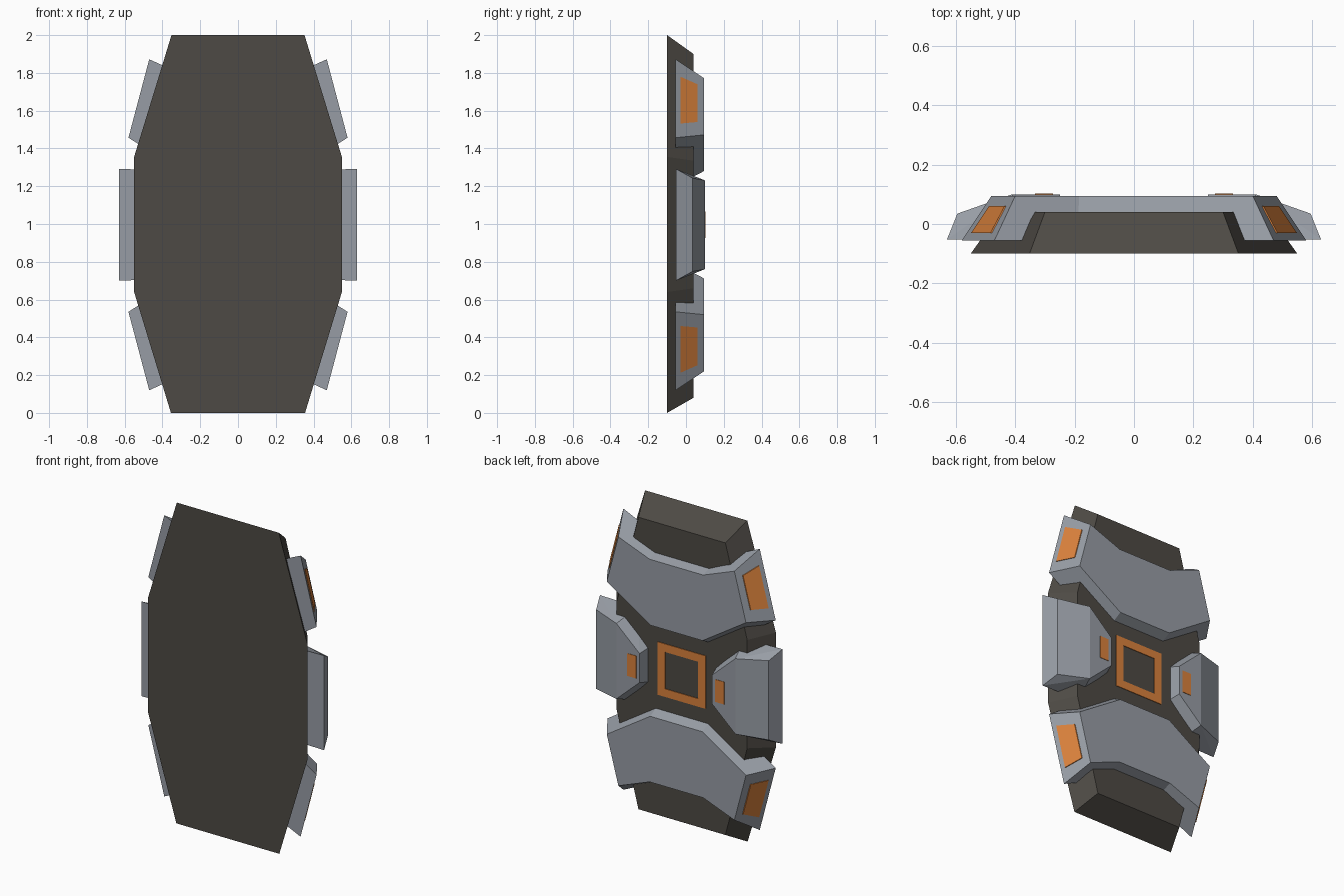
import bpy, bmesh

if "Cube" in bpy.data.objects:
    bpy.data.objects.remove(bpy.data.objects["Cube"])

MID = 0.996  # height of the top/bottom mirror line


def material(name, rgb):
    m = bpy.data.materials.new(name)
    m.diffuse_color = (*rgb, 1)
    m.use_nodes = True
    m.node_tree.nodes["Principled BSDF"].inputs["Base Color"].default_value = m.diffuse_color
    return m


DARK = material("dark_brown_grey", (0.075, 0.068, 0.058))
GREY = material("blue_grey_armour", (0.31, 0.335, 0.375))
ORANGE = material("orange_glow", (0.70, 0.22, 0.045))


def finish(name, bm, mat):
    bmesh.ops.recalc_face_normals(bm, faces=bm.faces)
    me = bpy.data.meshes.new(name)
    bm.to_mesh(me)
    bm.free()
    me.materials.append(mat)
    ob = bpy.data.objects.new(name, me)
    bpy.context.collection.objects.link(ob)
    return ob


def loft(name, ring_a, ring_b, mat):
    """Closed solid between two matching rings of 3D points."""
    bm = bmesh.new()
    a = [bm.verts.new(p) for p in ring_a]
    b = [bm.verts.new(p) for p in ring_b]
    bm.faces.new(a)
    bm.faces.new(b)
    n = len(a)
    for i in range(n):
        j = (i + 1) % n
        bm.faces.new((a[i], a[j], b[j], b[i]))
    return finish(name, bm, mat)


def hull(name, pts, mat):
    bm = bmesh.new()
    for p in pts:
        bm.verts.new(p)
    bmesh.ops.convex_hull(bm, input=bm.verts)
    bmesh.ops.dissolve_limit(bm, angle_limit=0.01, verts=bm.verts, edges=bm.edges)
    return finish(name, bm, mat)


def ring(half, y, flip=False):
    """Right-half outline mirrored over x into a full ring at depth y."""
    full = half + [(-x, z) for x, z in reversed(half)]
    return [(x, y, 2 * MID - z if flip else z) for x, z in full]


# Tapered octagonal slab
loft("slab_body",
     ring([(0.352, 2.0), (0.55, 1.355), (0.55, 0.64), (0.355, 0.0)], -0.1),
     ring([(0.30, 1.9), (0.45, 1.335), (0.45, 0.66), (0.30, 0.08)], 0.04), DARK)

# Upper and lower armour arches, with glowing side panels
front = [(0.19, 1.745), (0.47, 1.872), (0.58, 1.457), (0.18, 1.20)]
back = [(0.185, 1.69), (0.40, 1.772), (0.48, 1.472), (0.18, 1.28)]
panel = [(-0.03, 1.78), (0.06, 1.74), (0.06, 1.54), (-0.03, 1.532)]
for label, flip in (("upper", False), ("lower", True)):
    loft(label + "_arch", ring(front, -0.055, flip), ring(back, 0.095, flip), GREY)
    for side, s in (("right", 1), ("left", -1)):
        rings = []
        for off in (-0.002, 0.005):
            rings.append([(s * (0.47 + (1.872 - z) * 0.265 - (y + 0.055) * 0.643 + off),
                           y, 2 * MID - z if flip else z) for y, z in panel])
        loft(f"{label}_{side}_side_panel", *rings, ORANGE)

# Side clamps at mid height, with a small light each
clamp = [(0.63, -0.052, 0.295), (0.595, 0.035, 0.247), (0.41, 0.10, 0.235),
         (0.25, 0.10, 0.09), (0.21, -0.052, 0.13), (0.37, -0.052, 0.29)]


def plate(name, corners, y0, y1):
    loft(name, [(x, y0, z) for x, z in corners], [(x, y1, z) for x, z in corners], ORANGE)


for side, s in (("right", 1), ("left", -1)):
    hull(side + "_clamp", [(s * x, y, MID + t * h) for x, y, h in clamp for t in (1, -1)], GREY)
    plate(side + "_clamp_light",
          [(s * x, MID + h) for x, h in ((0.273, -0.07), (0.334, -0.07), (0.334, 0.07), (0.273, 0.07))],
          0.098, 0.103)

# Glowing square frame in the centre of the back, built from four bars
R, Q = 0.165, 0.115
for name, x0, x1, z0, z1 in (("top", -R, R, Q, R), ("bottom", -R, R, -R, -Q),
                             ("left", -R, -Q, -Q, Q), ("right", Q, R, -Q, Q)):
    plate("centre_frame_" + name,
          [(x0, MID + z0), (x1, MID + z0), (x1, MID + z1), (x0, MID + z1)], 0.038, 0.044)
